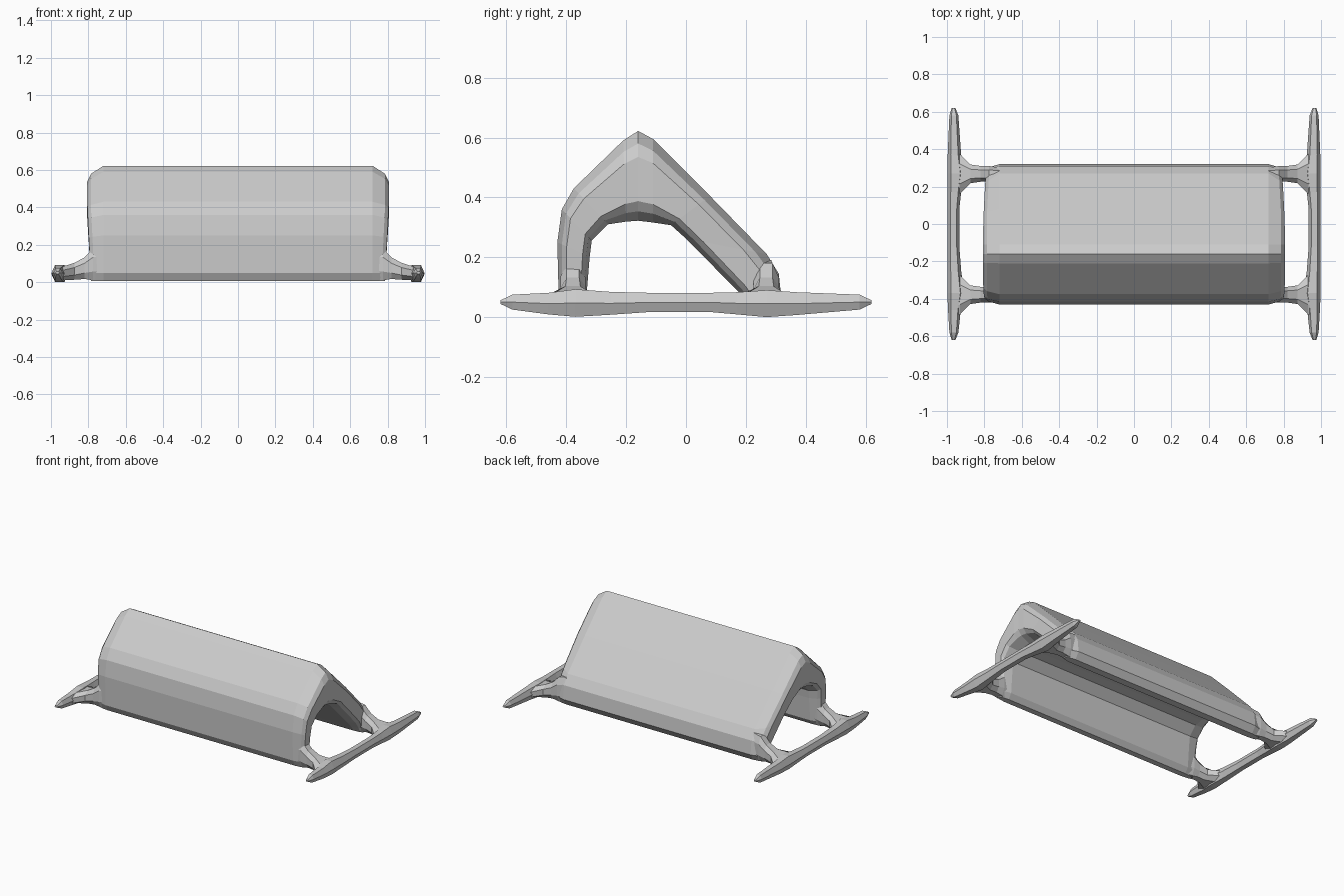
import bpy, bmesh
from mathutils import Vector

if "Cube" in bpy.data.objects:
    bpy.data.objects.remove(bpy.data.objects["Cube"])

# helpers
def finish(name, bm, mirror=False):
    bmesh.ops.recalc_face_normals(bm, faces=bm.faces[:])
    mesh = bpy.data.meshes.new(name)
    bm.to_mesh(mesh)
    bm.free()
    ob = bpy.data.objects.new(name, mesh)
    bpy.context.collection.objects.link(ob)
    if mirror:
        ob.modifiers.new("mirror", 'MIRROR').use_axis[0] = True
    return ob

def bridge(bm, rings):
    n = len(rings[0])
    for a, b in zip(rings, rings[1:]):
        for i in range(n):
            j = (i + 1) % n
            bm.faces.new((a[i], a[j], b[j], b[i]))

# six-sided and eight-sided unit cross-sections
HEX = [(1, 0), (0.55, 1), (-0.55, 1), (-1, 0), (-0.55, -1), (0.55, -1)]
OCT = [(1, .45), (.5, 1), (-.5, 1), (-1, .45), (-1, -.45), (-.5, -1), (.5, -1), (1, -.45)]

def loft(name, rings):
    bm = bmesh.new()
    vs = [[bm.verts.new(p) for p in r] for r in rings]
    bridge(bm, vs)
    bm.faces.new(vs[0])
    bm.faces.new(vs[-1])
    return finish(name, bm, True)

# arched shell: paired outer and inner profile points (y, z), front foot to back foot
OUTER = [(-.40, .005), (-.425, .05), (-.43, .25), (-.415, .36), (-.375, .43), (-.21, .59),
         (-.16, .622), (-.11, .595), (.08, .405), (.27, .21), (.31, .145), (.32, .05), (.29, .005)]
INNER = [(-.36, .005), (-.335, .04), (-.322, .20), (-.315, .255), (-.26, .31), (-.20, .319),
         (-.16, .322), (-.11, .316), (-.05, .307), (0, .262), (.17, .09), (.215, .04), (.24, .005)]

def shell_ring(bm, x, t):
    out, inn = [], []
    for o, i in zip(OUTER, INNER):
        o, i = Vector(o), Vector(i)
        p, q = o.lerp(i, t), i.lerp(o, t * 0.75)
        bow = 1 - 0.03 * abs(p.y - 0.48) / 0.48 if t else 1
        out.append(bm.verts.new((x * bow, p.x, p.y)))
        inn.append(bm.verts.new((x * bow, q.x, q.y)))
    return out, inn

bm = bmesh.new()
ends = [(.72, 0), (.79, .14), (.81, .29)]
stations = [(-x, t) for x, t in reversed(ends)] + ends
pairs = [shell_ring(bm, x, t) for x, t in stations]
bridge(bm, [o + i[::-1] for o, i in pairs])
for o, i in (pairs[0], pairs[-1]):
    for k in range(len(o) - 1):
        bm.faces.new((o[k], o[k + 1], i[k + 1], i[k]))
finish("arched_shell", bm)

# side rails, tapered at both tips: y, centre x, half width, centre z, half height
RAIL = [(-.62, .965, .010, .050, .006), (-.58, .963, .024, .050, .025), (-.46, .960, .034, .045, .036),
        (-.37, .953, .045, .047, .046), (-.25, .960, .036, .046, .038), (-.12, .965, .031, .049, .032),
        (.08, .965, .031, .049, .032), (.17, .960, .036, .046, .037), (.27, .953, .045, .045, .045),
        (.37, .960, .036, .045, .038), (.58, .963, .024, .050, .025), (.62, .965, .010, .050, .006)]
loft("side_rail", [[(cx + u * w, y, cz + v * h) for u, v in HEX] for y, cx, w, cz, h in RAIL])

# feet joining the shell to the rails: x, half width, centre z, half height
FOOT = [(.72, .034, .10, .09), (.775, .042, .095, .085), (.82, .042, .075, .058),
        (.875, .050, .058, .045), (.93, .105, .048, .038), (.96, .125, .047, .032)]
for name, y in (("front_foot", -.378), ("back_foot", .268)):
    loft(name, [[(x, y + u * w, cz + v * h) for u, v in OCT] for x, w, cz, h in FOOT])
